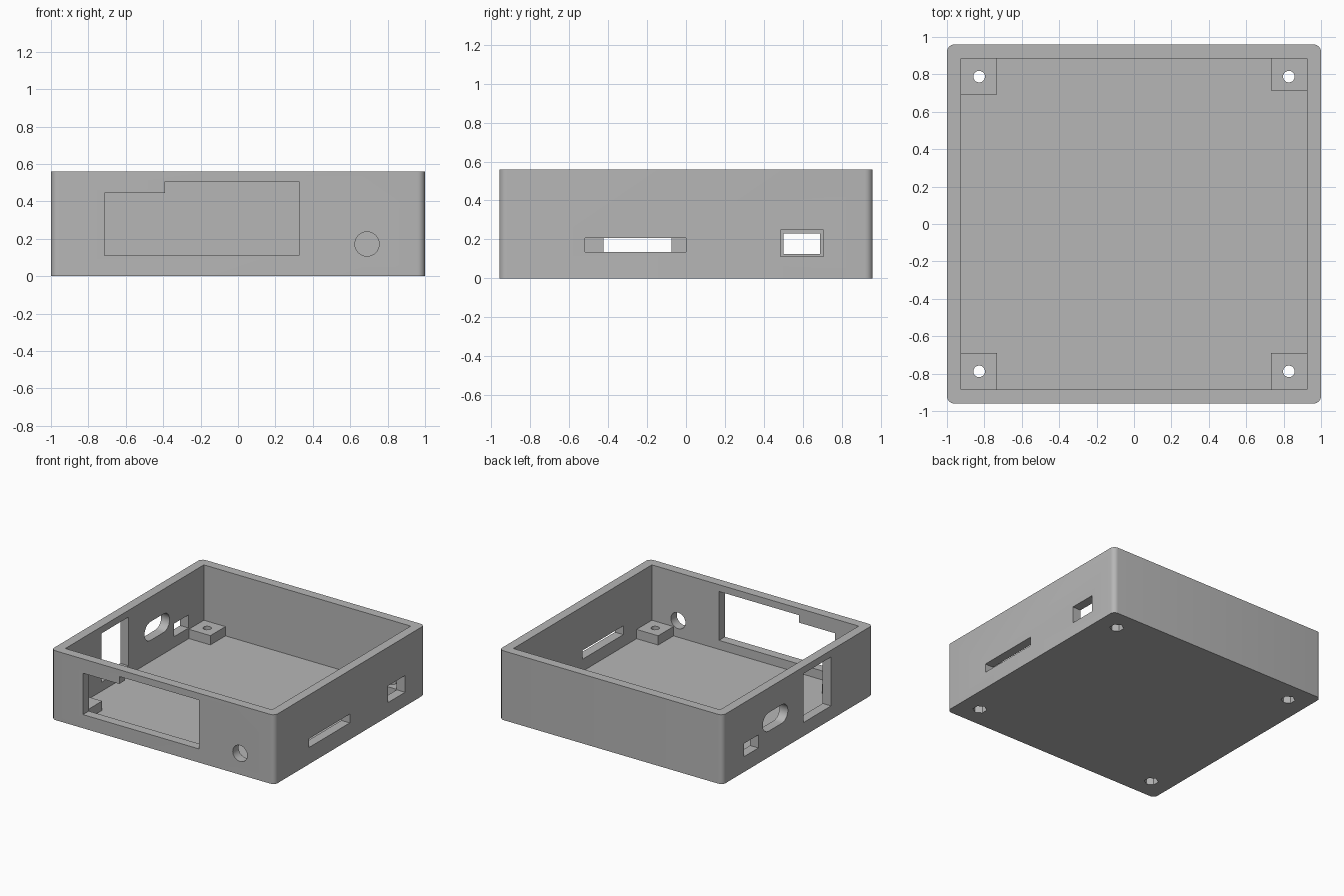
import bpy, bmesh
from math import cos, sin, pi, dist

default = bpy.data.objects.get("Cube")
if default:
    bpy.data.objects.remove(default, do_unlink=True)

# One plain grey plastic
grey = bpy.data.materials.new("grey plastic")
grey.use_nodes = True
colour = (0.47, 0.47, 0.47, 1)
grey.diffuse_color = colour
grey.node_tree.nodes["Principled BSDF"].inputs["Base Color"].default_value = colour

# Main sizes
HALF_X, HALF_Y, HEIGHT = 1.0, 0.96, 0.56
WALL, FLOOR, POST_TOP = 0.075, 0.0375, 0.1125
IN_X, IN_Y = HALF_X - WALL, HALF_Y - WALL


def box(u0, u1, v0, v1):
    return [(u0, v0), (u1, v0), (u1, v1), (u0, v1)]


def polygon(u, v, r, sides, turn=0.0):
    return [(u + r * cos(turn + 2 * pi * i / sides),
             v + r * sin(turn + 2 * pi * i / sides)) for i in range(sides)]


def rounded(u, v, hu, hv, r, steps=8):
    pts = []
    for k, (su, sv) in enumerate([(1, 1), (-1, 1), (-1, -1), (1, -1)]):
        for i in range(steps + 1):
            a = (k + i / steps) * pi / 2
            pts.append((u + su * (hu - r) + r * cos(a), v + sv * (hv - r) + r * sin(a)))
    return [p for i, p in enumerate(pts) if dist(p, pts[i - 1]) > 1e-5]


def prism(name, outline, axis, lo, hi):
    """Extrude a 2D outline along an axis from lo to hi."""
    place = {"x": lambda u, v, w: (w, u, v),
             "y": lambda u, v, w: (u, w, v),
             "z": lambda u, v, w: (u, v, w)}[axis]
    bm = bmesh.new()
    a = [bm.verts.new(place(u, v, lo)) for u, v in outline]
    b = [bm.verts.new(place(u, v, hi)) for u, v in outline]
    bm.faces.new(a)
    bm.faces.new(b)
    for i in range(len(a)):
        bm.faces.new((a[i - 1], a[i], b[i], b[i - 1]))
    bmesh.ops.recalc_face_normals(bm, faces=bm.faces)
    mesh = bpy.data.meshes.new(name)
    bm.to_mesh(mesh)
    bm.free()
    mesh.materials.append(grey)
    obj = bpy.data.objects.new(name, mesh)
    bpy.context.collection.objects.link(obj)
    return obj


def activate(obj):
    bpy.ops.object.select_all(action="DESELECT")
    obj.select_set(True)
    bpy.context.view_layer.objects.active = obj


def cut(obj, cutters):
    activate(obj)
    for c in cutters:
        mod = obj.modifiers.new("cut", "BOOLEAN")
        mod.operation, mod.solver, mod.object = "DIFFERENCE", "EXACT", c
        bpy.ops.object.modifier_apply(modifier=mod.name)


# Tray body with its cavity
tray = prism("tray", rounded(0, 0, HALF_X, HALF_Y, 0.04, 6), "z", 0, HEIGHT)
cavity = prism("cavity_cutter", box(-IN_X, IN_X, -IN_Y, IN_Y), "z", FLOOR, HEIGHT + 0.1)

# Front wall: stepped display window and round hole
window = [(-0.715, 0.11), (0.325, 0.11), (0.325, 0.505),
          (-0.39, 0.505), (-0.39, 0.445), (-0.715, 0.445)]
front_span = ("y", -HALF_Y - 0.05, -IN_Y + 0.03)
right_span = ("x", IN_X - 0.03, HALF_X + 0.05)
left_span = ("x", -HALF_X - 0.05, -IN_X + 0.03)
openings = [
    ("window_cutter", window, front_span),
    ("round_cutter", polygon(0.69, 0.172, 0.065, 32), front_span),
    # Side wall at +x: long slot and port
    ("slot_cutter", box(-0.52, 0.0, 0.135, 0.206), right_span),
    ("port_cutter", box(0.487, 0.707, 0.1125, 0.248), right_span),
    # Side wall at -x: tall opening, rounded slot and small port
    ("tall_cutter", box(-0.425, -0.075, 0.11, 0.505), left_span),
    ("rounded_slot_cutter", rounded(0.287, 0.285, 0.16, 0.075, 0.075), left_span),
    ("small_port_cutter", box(0.502, 0.69, 0.124, 0.23), left_span),
]
wall_cutters = [prism(n, o, *span) for n, o, span in openings]
cut(tray, [cavity] + wall_cutters)

# Corner posts, each with a screw hole and a hexagonal nut recess below
parts = [tray]
screw_cutters = []
for sx, sy, side, depth in [(-1, -1, "front_left", 0.195), (1, -1, "front_right", 0.195),
                            (-1, 1, "back_left", 0.192), (1, 1, "back_right", 0.172)]:
    xs = sorted([sx * (IN_X - 0.193), sx * (IN_X + 0.02)])
    ys = sorted([sy * (IN_Y - depth), sy * (IN_Y + 0.02)])
    post = prism(side + "_post", box(*xs, *ys), "z", FLOOR - 0.01, POST_TOP)
    hx, hy = sx * 0.828, sy * 0.788
    pair = [prism("screw_cutter", polygon(hx, hy, 0.031, 24), "z", -0.1, 0.3),
            prism("nut_cutter", polygon(hx, hy, 0.053, 6, pi / 6), "z", -0.1, 0.06)]
    cut(post, pair)
    cut(tray, pair)
    screw_cutters += pair
    parts.append(post)

# Cutters are no longer needed once applied
for c in [cavity] + wall_cutters + screw_cutters:
    bpy.data.objects.remove(c, do_unlink=True)

for part in parts:
    activate(part)
    bpy.ops.object.shade_smooth_by_angle(angle=pi / 6)
